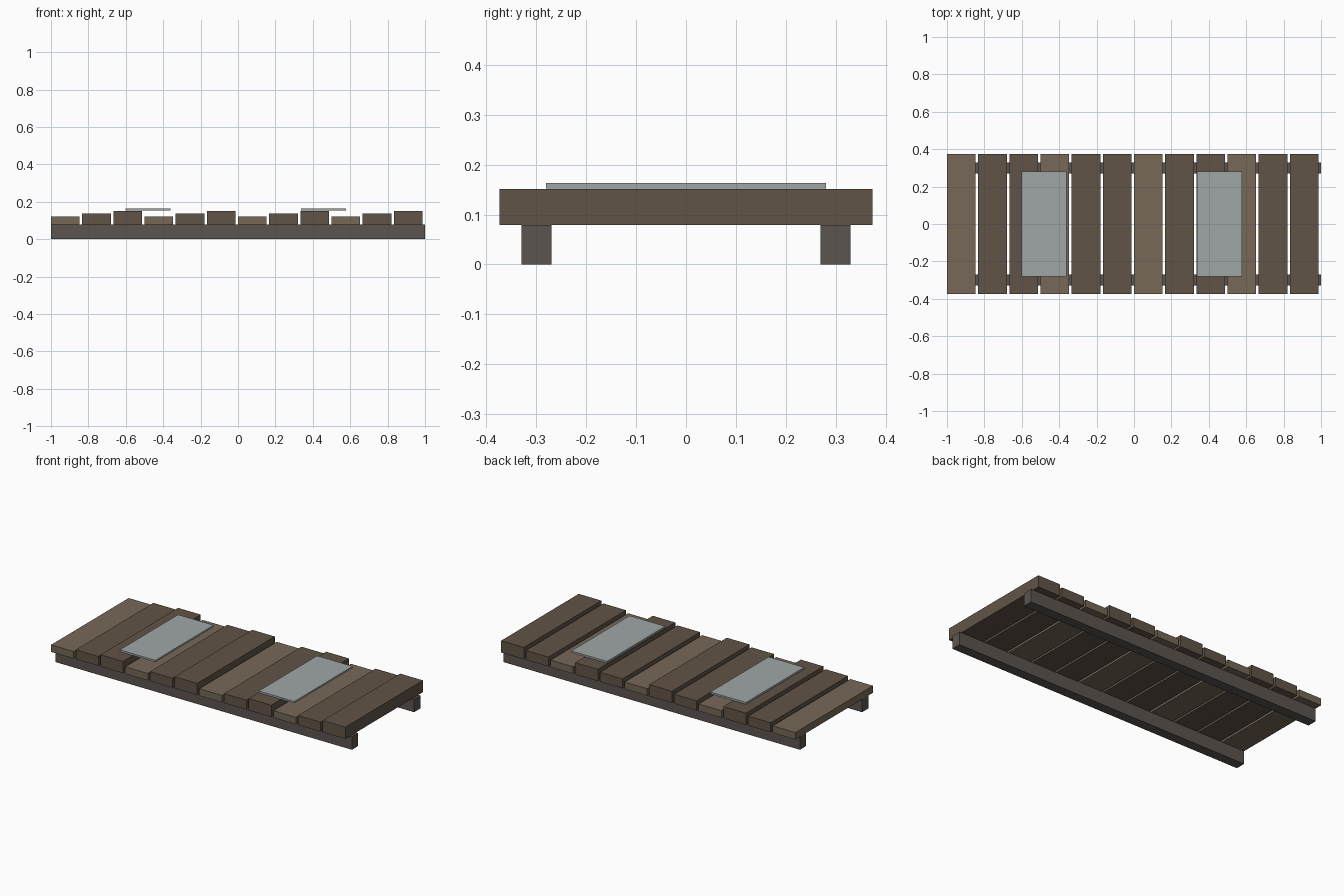
import bpy

if "Cube" in bpy.data.objects:
    bpy.data.objects.remove(bpy.data.objects["Cube"])


def material(name, rgb):
    m = bpy.data.materials.new(name)
    m.diffuse_color = (*rgb, 1)
    m.use_nodes = True
    m.node_tree.nodes["Principled BSDF"].inputs["Base Color"].default_value = m.diffuse_color
    return m


def box(name, lo, hi, mat):
    bpy.ops.mesh.primitive_cube_add(size=1, location=[(a + b) / 2 for a, b in zip(lo, hi)])
    ob = bpy.context.object
    ob.name = name
    ob.scale = [b - a for a, b in zip(lo, hi)]
    bpy.ops.object.transform_apply(location=False, rotation=False, scale=True)
    ob.data.materials.append(mat)
    return ob


light_wood = material("light_wood", (0.18, 0.14, 0.095))
dark_wood = material("dark_wood", (0.12, 0.088, 0.062))
rail_wood = material("rail_wood", (0.107, 0.089, 0.08))
metal = material("metal", (0.35, 0.38, 0.39))

RAIL_TOP = 0.079

# Two long support rails
for name, y in (("front_rail", -0.3), ("back_rail", 0.3)):
    box(name, (-1, y - 0.03, 0), (1, y + 0.03, RAIL_TOP), rail_wood)

# Twelve cross planks in a repeating three-step height pattern
pitch, width = 2 / 12, 0.153
tops = (0.122, 0.137, 0.151)
for i in range(12):
    x = -1 + i * pitch
    box(f"plank_{i + 1}", (x, -0.374, RAIL_TOP), (x + width, 0.374, tops[i % 3]),
        dark_wood if i % 3 else light_wood)

# Two thin patch plates lying on the high planks
for name, x in (("left_plate", -0.481), ("right_plate", 0.457)):
    box(name, (x - 0.12, -0.281, 0.152), (x + 0.12, 0.281, 0.163), metal)
